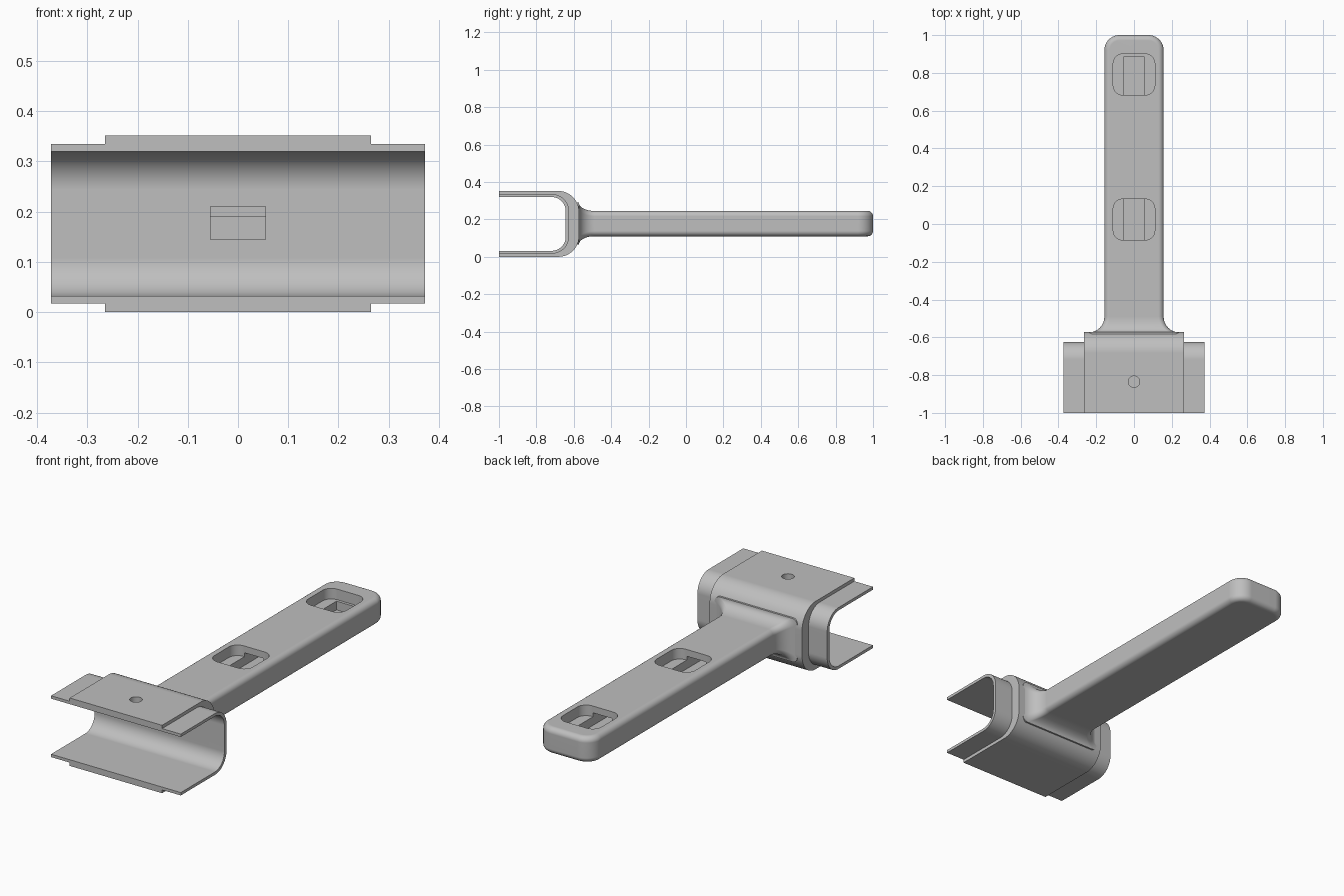
import bpy, bmesh, math
from mathutils import Vector

cube = bpy.data.objects.get("Cube")
if cube:
    bpy.data.objects.remove(cube, do_unlink=True)

grey = bpy.data.materials.new("plain_grey")
grey.use_nodes = True
grey.diffuse_color = (0.52, 0.52, 0.52, 1)
grey.node_tree.nodes["Principled BSDF"].inputs["Base Color"].default_value = grey.diffuse_color


def make(name, bm):
    bmesh.ops.recalc_face_normals(bm, faces=bm.faces)
    mesh = bpy.data.meshes.new(name)
    bm.to_mesh(mesh)
    bm.free()
    mesh.materials.append(grey)
    obj = bpy.data.objects.new(name, mesh)
    bpy.context.collection.objects.link(obj)
    return obj


def box_bm(x, y0, y1, z0, z1):
    bm = bmesh.new()
    bmesh.ops.create_cube(bm, size=1)
    for v in bm.verts:
        v.co = Vector((v.co.x * 2 * x, y1 if v.co.y > 0 else y0, z1 if v.co.z > 0 else z0))
    return bm


def bevel(bm, edges, offset, segments):
    bmesh.ops.bevel(bm, geom=edges, offset=offset, segments=segments,
                    profile=0.5, affect='EDGES')


def vertical(e):
    return abs(e.verts[0].co.z - e.verts[1].co.z) > 0.01


def u_path(z0, z1, back, r, steps=12):
    """Side outline of a U open to the front, from the top arm to the bottom arm."""
    pts = [(-1, z1)]
    for cz, start in ((z1 - r, 90), (z0 + r, 0)):
        for i in range(steps + 1):
            a = math.radians(start - 90 * i / steps)
            pts.append((back - r + r * math.cos(a), cz + r * math.sin(a)))
    return pts + [(-1, z0)]


def channel(name, half_width, outer, inner):
    """Strip of quads between two U paths, extruded sideways."""
    bm = bmesh.new()
    rows = [[[bm.verts.new((x, y, z)) for y, z in path] for path in (outer, inner)]
            for x in (-half_width, half_width)]
    (lo, li), (ro, ri) = rows
    for a, b in ((lo, li), (ro, ri), (lo, ro), (li, ri)):
        for i in range(len(a) - 1):
            bm.faces.new((a[i], a[i + 1], b[i + 1], b[i]))
    for i in (0, -1):
        bm.faces.new((lo[i], li[i], ri[i], ro[i]))
    return make(name, bm)


def boolean(obj, other, operation):
    mod = obj.modifiers.new(operation.lower(), 'BOOLEAN')
    mod.object, mod.operation, mod.solver = other, operation, 'EXACT'
    bpy.context.view_layer.objects.active = obj
    bpy.ops.object.modifier_apply(modifier=mod.name)


# Clip: thin wide liner inside a shorter, thicker-backed housing
liner_outer = u_path(0.017, 0.335, -0.625, 0.092)
liner = channel("clip_liner", 0.372, liner_outer, u_path(0.032, 0.32, -0.643, 0.076))
body = channel("housing_and_handle", 0.265, u_path(0, 0.352, -0.572, 0.11), liner_outer)

# Handle: rounded bar
start = -0.49
bm = box_bm(0.157, start, 1, 0.11, 0.245)
bevel(bm, [e for e in bm.edges if vertical(e) and e.verts[0].co.y > 0], 0.08, 10)
rim = [e for e in bm.edges if not vertical(e)
       and max(v.co.y for v in e.verts) > start + 0.01]
bevel(bm, rim, 0.028, 6)

# Flared root where the handle meets the housing
face = min(bm.faces, key=lambda f: f.calc_center_median().y)
mid_z, steps = 0.1775, 10
base = [v.co.copy() for v in face.verts]
for i in range(1, steps + 2):
    a = math.radians(90 * min(i / steps, 1))
    y = start - 0.083 * math.sin(a) if i <= steps else -0.6
    grow = 1 - math.cos(a)
    old = 1 - math.cos(math.radians(90 * (i - 1) / steps))
    face = bmesh.ops.extrude_discrete_faces(bm, faces=[face])["faces"][0]
    for v in face.verts:
        v.co.x += math.copysign(0.08, v.co.x) * (grow - old)
        v.co.z += math.copysign(0.045, v.co.z - mid_z) * (grow - old)
        v.co.y = y
handle = make("handle", bm)
boolean(body, handle, 'UNION')

# Cutters: two finger pockets, the inner groove and the pin hole
cutters = []
for y0, y1 in ((-0.085, 0.132), (0.683, 0.9)):
    bm = box_bm(0.11, y0, y1, 0.19, 0.4)
    bevel(bm, [e for e in bm.edges if vertical(e)], 0.05, 8)
    cutters.append(make("pocket_cutter", bm))
groove = make("groove_cutter", box_bm(0.055, -0.7, 0.885, 0.145, 0.21))
bm = bmesh.new()
bmesh.ops.create_cone(bm, cap_ends=True, segments=32, radius1=0.03, radius2=0.03, depth=0.2)
bmesh.ops.translate(bm, verts=bm.verts, vec=(0, -0.835, 0.34))
pin = make("pin_hole_cutter", bm)
cutters += [groove, pin]

for c in cutters:
    boolean(body, c, 'DIFFERENCE')
for c in (groove, pin):
    boolean(liner, c, 'DIFFERENCE')
for c in cutters + [handle]:
    bpy.data.objects.remove(c, do_unlink=True)

# Smooth curves, flat planes and crisp edges
for obj in (body, liner):
    bpy.ops.object.select_all(action='DESELECT')
    obj.select_set(True)
    bpy.context.view_layer.objects.active = obj
    bpy.ops.object.shade_smooth_by_angle(angle=math.radians(30))
    mod = obj.modifiers.new("even_shading", 'WEIGHTED_NORMAL')
    mod.keep_sharp = True
